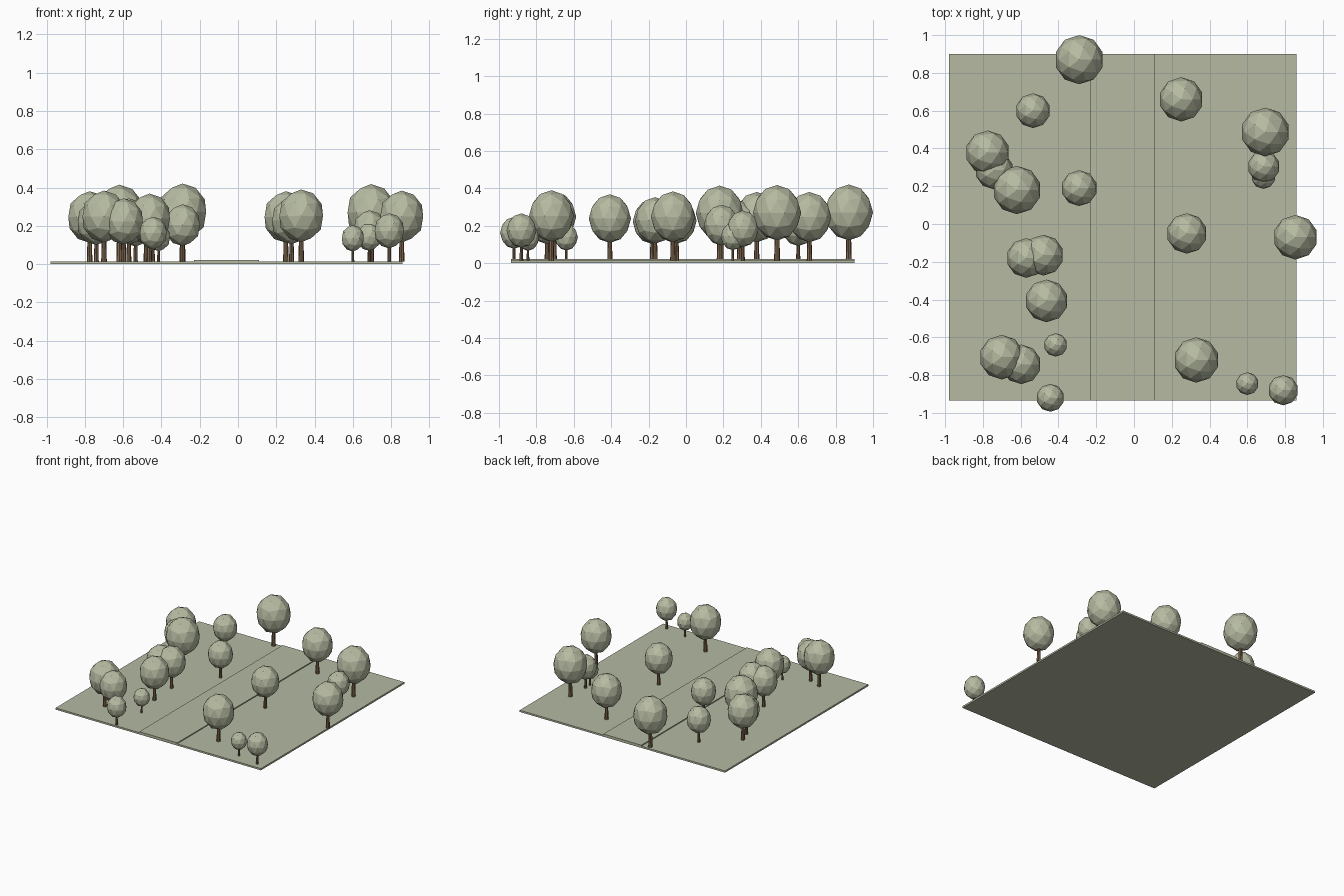
import bpy, bmesh, math
from mathutils import Matrix

if "Cube" in bpy.data.objects:
    bpy.data.objects.remove(bpy.data.objects["Cube"])


def material(name, rgb):
    m = bpy.data.materials.new(name)
    m.diffuse_color = (*rgb, 1)
    m.use_nodes = True
    m.node_tree.nodes["Principled BSDF"].inputs["Base Color"].default_value = m.diffuse_color
    return m


leaf = material("sage leaves", (0.47, 0.50, 0.36))
bark = material("brown bark", (0.22, 0.14, 0.08))
grass = material("sage grass", (0.46, 0.49, 0.36))


def add_object(name, bm, mat):
    me = bpy.data.meshes.new(name)
    bm.to_mesh(me)
    bm.free()
    me.materials.append(mat)
    ob = bpy.data.objects.new(name, me)
    bpy.context.collection.objects.link(ob)
    return ob


def slab(name, x0, x1, y0, y1, z0, z1, mat):
    bm = bmesh.new()
    bmesh.ops.create_cube(bm, size=1, matrix=Matrix.Translation(
        ((x0 + x1) / 2, (y0 + y1) / 2, (z0 + z1) / 2))
        @ Matrix.Diagonal((x1 - x0, y1 - y0, z1 - z0, 1)))
    add_object(name, bm, mat)


# Ground and the raised path crossing it
slab("lawn", -0.98, 0.86, -0.935, 0.90, 0.0, 0.014, grass)
slab("path", -0.23, 0.11, -0.935, 0.90, 0.002, 0.022, grass)


# Every tree has the same proportions, scaled by its crown radius
def tree(i, x, y, r):
    base = 0.018
    bm = bmesh.new()
    bmesh.ops.create_icosphere(bm, subdivisions=2, radius=1,
        matrix=Matrix.Translation((x, y, base + 1.95 * r))
        @ Matrix.Diagonal((r, r, 1.15 * r, 1)))
    add_object(f"tree_crown_{i}", bm, leaf)
    h = 1.1 * r
    bm = bmesh.new()
    bmesh.ops.create_cone(bm, cap_ends=True, segments=8,
        radius1=0.125 * r, radius2=0.095 * r, depth=h,
        matrix=Matrix.Translation((x, y, base - 0.005 + h / 2)))
    add_object(f"tree_trunk_{i}", bm, bark)


# x, y, crown radius
trees = [
    (-0.29, 0.87, 0.13), (0.25, 0.66, 0.117), (-0.535, 0.60, 0.092),
    (-0.775, 0.378, 0.117), (-0.74, 0.285, 0.102), (-0.62, 0.18, 0.128),
    (-0.29, 0.19, 0.095), (0.695, 0.487, 0.129), (0.687, 0.304, 0.085),
    (0.685, 0.25, 0.064), (0.28, -0.05, 0.107), (0.855, -0.07, 0.118),
    (-0.57, -0.18, 0.105), (-0.48, -0.165, 0.108), (-0.463, -0.407, 0.113),
    (-0.415, -0.64, 0.062), (-0.70, -0.705, 0.118), (-0.597, -0.743, 0.105),
    (-0.443, -0.92, 0.074), (0.33, -0.72, 0.12), (0.60, -0.845, 0.06),
    (0.79, -0.88, 0.08),
]
for i, t in enumerate(trees, 1):
    tree(i, *t)
